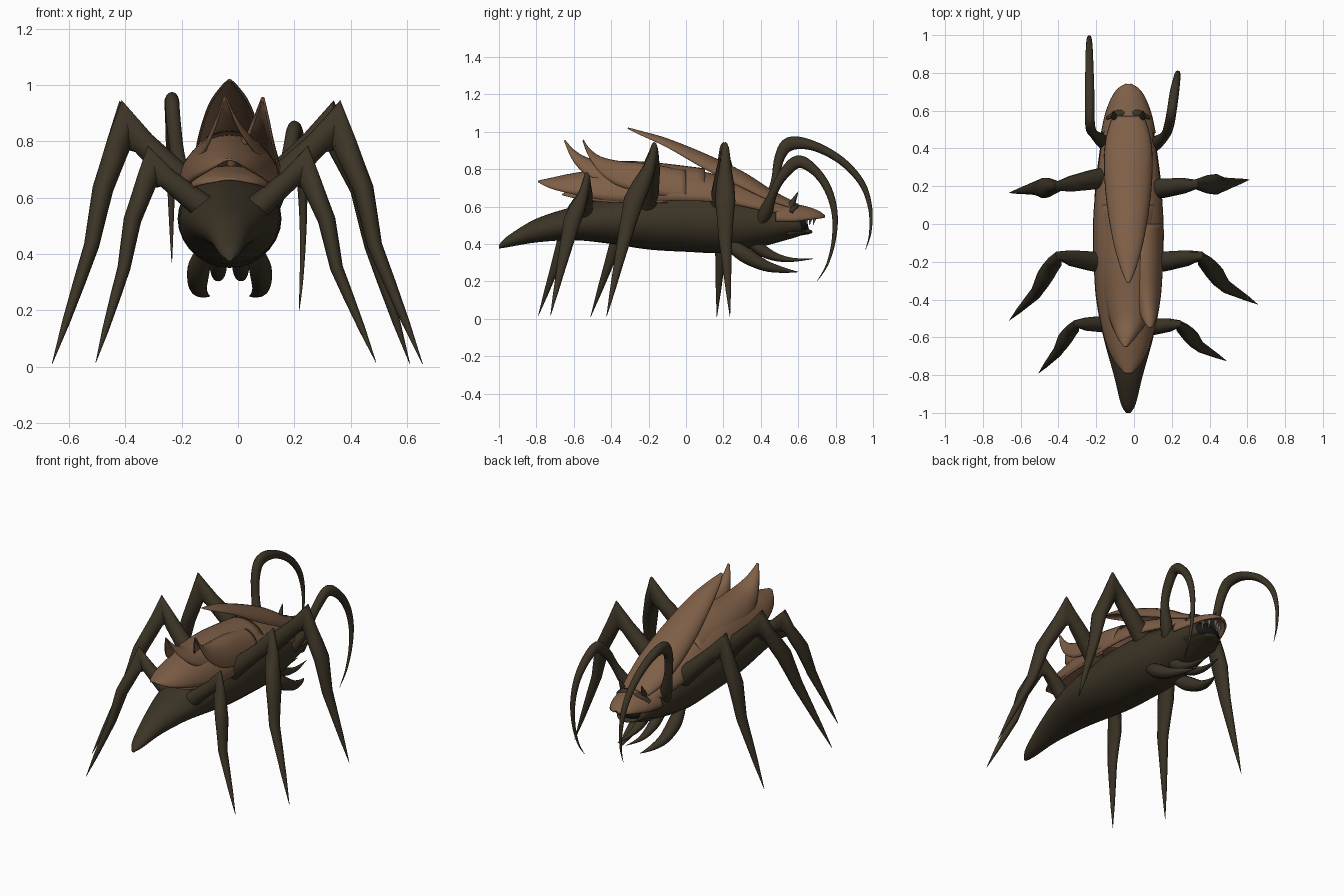
import bpy, bmesh, math
from mathutils import Vector


def material(name, rgb):
    m = bpy.data.materials.new(name)
    m.diffuse_color = (*rgb, 1)
    return m


DARK = material("dark_chitin", (0.045, 0.034, 0.019))
BROWN = material("brown_shell", (0.21, 0.115, 0.063))
BLACK = material("mouth_black", (0.01, 0.01, 0.01))
GREY = material("tooth_grey", (0.25, 0.24, 0.22))
CX = -0.03  # body axis


def smooth_rows(rows, n):
    """Catmull-Rom interpolation of tuples."""
    rows = [Vector(r) for r in rows]
    out = []
    for i in range(len(rows) - 1):
        a, b, c, d = rows[max(i - 1, 0)], rows[i], rows[i + 1], rows[min(i + 2, len(rows) - 1)]
        for k in range(n):
            t = k / n
            out.append(0.5 * (2 * b + (c - a) * t + (2 * a - 5 * b + 4 * c - d) * t * t
                              + (3 * b - a - 3 * c + d) * t ** 3))
    return out + [rows[-1]]


def loft(name, rings, mat, closed=True, thick=0):
    bm = bmesh.new()
    vs = [[bm.verts.new(p) for p in r] for r in rings]
    m = len(vs[0])
    for a, b in zip(vs, vs[1:]):
        for j in range(m if closed else m - 1):
            k = (j + 1) % m
            bm.faces.new((a[j], a[k], b[k], b[j]))
    if closed:
        bm.faces.new(vs[0][::-1])
        bm.faces.new(vs[-1])
    bmesh.ops.recalc_face_normals(bm, faces=bm.faces)
    me = bpy.data.meshes.new(name)
    bm.to_mesh(me)
    bm.free()
    ob = bpy.data.objects.new(name, me)
    bpy.context.collection.objects.link(ob)
    me.materials.append(mat)
    bpy.ops.object.select_all(action='DESELECT')
    bpy.context.view_layer.objects.active = ob
    ob.select_set(True)
    bpy.ops.object.shade_smooth_by_angle(angle=math.radians(50))
    if thick:
        s = ob.modifiers.new("thickness", 'SOLIDIFY')
        s.thickness = thick
        s.offset = 0
    return ob


def tube(name, rows, ref, mat=DARK, n=1, sides=14):
    """rows: x, y, z, in-plane radius, sideways radius (along ref)."""
    rows = smooth_rows(rows, n) if n > 1 else [Vector(r) for r in rows]
    pts = [Vector(r[:3]) for r in rows]
    rings = []
    for i, p in enumerate(pts):
        t = Vector()
        if i:
            t += (p - pts[i - 1]).normalized()
        if i < len(pts) - 1:
            t += (pts[i + 1] - p).normalized()
        t.normalize()
        v = Vector(ref)
        v = (v - v.dot(t) * t).normalized()
        u = t.cross(v)
        rings.append([p + u * rows[i][3] * math.cos(a) + v * rows[i][4] * math.sin(a)
                      for a in (2 * math.pi * k / sides for k in range(sides))])
    return loft(name, rings, mat)


def plate(name, rows, mat=BROWN, thick=0.008):
    """Arched plate; rows: y, centre x, crest z, half width, edge z."""
    rings = []
    for y, x, zt, w, ze in smooth_rows(rows, 5):
        rings.append([(x + w * math.sin(a), y, ze + (zt - ze) * math.cos(a))
                      for a in (math.pi * (k / 16 - 0.5) for k in range(17))])
    return loft(name, rings, mat, False, thick)


# Body: y, top, bottom, half width
body = [(-1, .395, .375, .012), (-.95, .445, .383, .04), (-.8, .535, .408, .077), (-.6, .60, .42, .132),
        (-.4, .65, .40, .17), (-.2, .68, .37, .182), (0, .69, .358, .184), (.2, .68, .352, .175),
        (.4, .63, .385, .15), (.54, .59, .422, .127), (.60, .56, .44, .11), (.62, .52, .45, .09)]
rings = []
for y, top, bot, w in smooth_rows(body, 4):
    rings.append([(CX + w * math.cos(a), y, (top + bot) / 2 + (top - bot) / 2 * math.sin(a))
                  for a in (2 * math.pi * k / 28 for k in range(28))])
loft("body", rings, DARK)

# Shell plates
plate("main_shell", [(.56, CX, .60, .10, .56), (.45, CX, .66, .135, .57), (.2, CX, .755, .168, .62),
                     (0, CX, .80, .183, .63), (-.2, CX, .82, .18, .63), (-.4, CX, .805, .165, .63),
                     (-.6, CX, .775, .125, .665), (-.72, CX, .75, .075, .695), (-.79, CX, .735, .015, .73)])
plate("lower_shell", [(-.1, CX, .70, .18, .62), (-.35, CX, .71, .172, .62), (-.5, CX, .70, .145, .63),
                      (-.6, CX, .685, .10, .645), (-.66, CX, .665, .02, .66)])
plate("raised_wing_case", [(.57, CX, .625, .08, .59), (.45, CX, .69, .115, .63), (.3, CX, .785, .125, .70),
                           (.1, CX, .88, .11, .80), (-.1, CX, .96, .075, .915), (-.24, CX, 1.0, .035, .98),
                           (-.31, CX, 1.018, .004, 1.015)])
plate("middle_spike_plate", [(.1, CX, .80, .15, .67), (-.2, CX, .835, .15, .68), (-.4, CX, .84, .125, .71),
                             (-.52, CX, .855, .09, .76), (-.6, -.04, .90, .045, .84), (-.65, -.045, .955, .004, .95)])
plate("side_spike_plate", [(0, .05, .79, .10, .64), (-.2, .055, .825, .095, .67), (-.36, .065, .84, .075, .71),
                           (-.46, .075, .865, .05, .78), (-.52, .083, .91, .025, .87), (-.55, .088, .955, .003, .95)])

# Head: snout, mouth, jaw, teeth and horns
plate("snout", [(.48, CX, .635, .14, .52), (.58, CX, .61, .118, .52), (.66, CX, .59, .088, .53),
                (.71, CX, .57, .055, .535), (.738, CX, .55, .012, .54)], BROWN, .012)
tube("mouth", [(CX, .56, .505, .05, .10), (CX, .62, .505, .045, .085), (CX, .65, .51, .025, .05)], (1, 0, 0), BLACK, 3)
tube("lower_jaw", [(CX, .54, .455, .03, .115), (CX, .61, .462, .018, .085), (CX, .66, .465, .012, .04),
                   (CX, .675, .467, .004, .01)], (1, 0, 0), DARK, 3)
for i in range(5):
    dx = (i - 2) * .03
    y = .69 - abs(i - 2) * .02
    tube(f"upper_tooth_{i}", [(CX + dx, y, .55, .012, .011), (CX + dx, y - .01, .50, .001, .001)], (1, 0, 0), GREY, 1, 6)
    tube(f"lower_tooth_{i}", [(CX + dx, y - .035, .46, .01, .01), (CX + dx, y - .04, .50, .001, .001)], (1, 0, 0), GREY, 1, 6)
for s in (-1, 1):
    x = CX + s * .07
    tube(f"horn_{s}", [(x, .55, .58, .022, .02), (x + s * .005, .575, .63, .014, .013),
                       (x + s * .01, .60, .68, .001, .001)], (1, 0, 0), DARK, 3, 8)
    tube(f"brow_{s}", [(CX + s * .02, .585, .60, .014, .02), (CX + s * .06, .58, .60, .018, .022),
                       (CX + s * .11, .56, .565, .012, .012)], (0, 1, 0), DARK, 3, 8)
    # Mouth feelers below the head
    x = CX + s * .09
    tube(f"outer_palp_{s}", [(x, .22, .41, .03, .03), (x + s * .02, .31, .345, .042, .04),
                             (x + s * .022, .42, .285, .03, .032), (x + s * .005, .52, .26, .015, .018),
                             (x - s * .02, .60, .25, .001, .001)], (1, 0, 0), DARK, 4)
    x = CX + s * .04
    tube(f"inner_palp_{s}", [(x, .33, .43, .03, .03), (x, .40, .37, .032, .032), (x, .48, .33, .022, .025),
                             (x, .57, .315, .011, .014), (x - s * .01, .68, .32, .001, .001)], (1, 0, 0), DARK, 4)

# Antennae
tube("left_antenna", [(-.13, .40, .50, .03, .03), (-.17, .44, .60, .035, .035), (-.21, .475, .73, .022, .026),
                      (-.228, .50, .86, .027, .026), (-.234, .555, .935, .037, .026), (-.235, .68, .925, .026, .026),
                      (-.236, .83, .845, .021, .022), (-.237, .94, .725, .017, .018), (-.237, .985, .59, .011, .012),
                      (-.236, .985, .46, .006, .006), (-.235, .96, .37, .001, .001)], (1, 0, 0), DARK, 5)
tube("right_antenna", [(.09, .40, .52, .03, .03), (.12, .43, .58, .035, .035), (.165, .47, .68, .022, .026),
                       (.185, .52, .77, .028, .026), (.20, .60, .84, .034, .026), (.213, .69, .79, .025, .025),
                       (.225, .76, .69, .021, .02), (.231, .795, .56, .016, .015), (.230, .79, .42, .011, .01),
                       (.224, .755, .29, .006, .006), (.217, .70, .20, .001, .001)], (1, 0, 0), DARK, 5)


# Legs: hip, knee apex, upper shin, lower shin, foot
def leg(name, hip, knee, shin, low, foot, k=1.0):
    h, n, s, l, f = map(Vector, (hip, knee, shin, low, foot))
    n.z -= .088 * k
    rows = [(h, .058, .055), (h.lerp(n, .35), .05, .052), (h.lerp(n, .75), .043, .042), (n, .09, .026),
            (n.lerp(s, .3), .044, .036), (n.lerp(s, .65), .04, .05), (s, .037, .055), (s.lerp(l, .5), .032, .045),
            (l, .027, .037), (l.lerp(f, .3), .022, .026), (l.lerp(f, .65), .014, .015), (f, .001, .001)]
    tube(name, [(*p, a * k, b * k) for p, a, b in rows], (0, 1, 0))


leg("front_left_leg", (-.14, .25, .60), (-.40, .20, .945), (-.48, .19, .63), (-.52, .19, .43), (-.66, .165, .01))
leg("front_right_leg", (.07, .18, .60), (.325, .21, .945), (.435, .21, .63), (.475, .21, .43), (.61, .235, .01))
leg("middle_left_leg", (-.14, -.21, .60), (-.40, -.17, .945), (-.48, -.29, .63), (-.52, -.365, .43), (-.66, -.51, .01))
leg("middle_right_leg", (.08, -.21, .60), (.35, -.17, .945), (.445, -.28, .63), (.485, -.33, .43), (.655, -.425, .01))
leg("hind_left_leg", (-.09, -.53, .54), (-.305, -.53, .785), (-.375, -.62, .52), (-.405, -.675, .35), (-.505, -.79, .015), .85)
leg("hind_right_leg", (.04, -.55, .54), (.235, -.53, .785), (.315, -.61, .52), (.35, -.65, .35), (.49, -.725, .015), .85)
